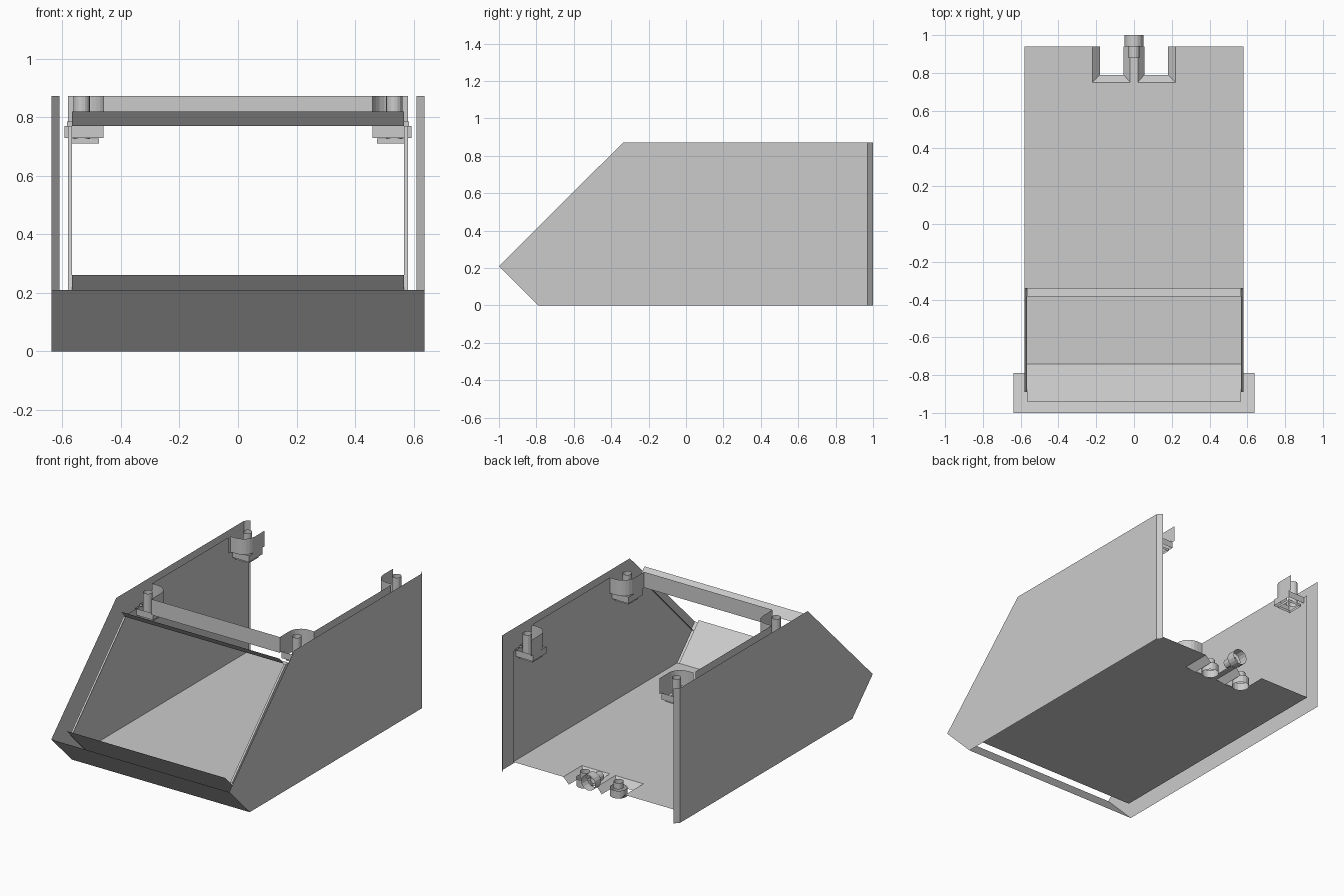
import bpy, math
from mathutils import Vector, Matrix

if "Cube" in bpy.data.objects:
    bpy.data.objects.remove(bpy.data.objects["Cube"])

FLOOR, TOP, SHELF = 0.057, 0.872, 0.77
OUT, INN, WIN = 0.637, 0.58, 0.567


def sheet(name, faces, mirror=False):
    """Thin sheet object from a list of faces given as point lists."""
    verts, idx = [], []
    for f in faces:
        idx.append(list(range(len(verts), len(verts) + len(f))))
        verts += [Vector(p) for p in f]
    if mirror:
        flip = Matrix.Scale(-1, 4, (1, 0, 0))
        n = len(verts)
        verts += [flip @ v for v in verts]
        idx += [[i + n for i in reversed(f)] for f in idx]
    me = bpy.data.meshes.new(name)
    me.from_pydata(verts, [], idx)
    ob = bpy.data.objects.new(name, me)
    bpy.context.collection.objects.link(ob)
    return ob


def band(path, z0, z1, closed=False):
    """Vertical ribbon faces standing on an (x, y) path."""
    pairs = list(zip(path, path[1:] + path[:1]))
    if not closed:
        pairs = pairs[:-1]
    return [[(*a, z0), (*b, z0), (*b, z1), (*a, z1)] for a, b in pairs]


def rect(x0, x1, y0, y1):
    return [(x0, y0), (x1, y0), (x1, y1), (x0, y1)]


def ring(x, y, r, n=16):
    return [(x + r * math.cos(2 * math.pi * i / n),
             y + r * math.sin(2 * math.pi * i / n)) for i in range(n)]


def strip(name, w, a, b):
    """Full-width strip between two (y, z) points."""
    return sheet(name, [[(-w, *a), (w, *a), (w, *b), (-w, *b)]])


# outer side panels with chamfered rear edge
side = [(-0.79, 0), (0.97, 0), (0.97, TOP), (-0.335, TOP), (-1, 0.21)]
sheet("outer_side", [[(OUT, *p) for p in side]]
      + band([(OUT, 0.97), (0.61, 1.0)], 0, TOP), True)

# outer front lip, inner ramp, upper window strip
strip("front_lip", OUT, (-0.79, 0), (-1, 0.21))
strip("front_ramp", WIN, (-0.74, FLOOR), (-0.94, 0.26))
strip("window_top", WIN, (-0.34, SHELF), (-0.385, 0.82))

# inner side walls, stepped down at the corner brackets
inner = [(-0.74, FLOOR), (0.94, FLOOR), (0.94, SHELF), (0.73, SHELF), (0.73, TOP),
         (-0.05, TOP), (-0.05, SHELF), (-0.34, SHELF), (-0.89, 0.21)]
sheet("inner_side", [[(INN, *p) for p in inner]], True)
sheet("window_side", [[(INN, -0.34, SHELF), (INN, -0.89, 0.21),
                       (WIN, -0.89, 0.21), (WIN, -0.34, SHELF)]], True)

# floor with two rear notches
half = [(0, -0.74), (INN, -0.74), (INN, 0.94), (0.22, 0.94),
        (0.22, 0.75), (0.02, 0.75), (0.02, 0.94), (0, 0.94)]
sheet("floor", [[(x, y, FLOOR) for x, y in half]], True)

# bent flaps around each notch
low = FLOOR - 0.04
rim = [(0.22, 0.94), (0.22, 0.75), (0.02, 0.75), (0.02, 0.94)]
lip = [(0.18, 0.94), (0.18, 0.79), (0.055, 0.79), (0.055, 0.94)]
sheet("notch_flap", [[(*rim[i], FLOOR), (*rim[i + 1], FLOOR),
                      (*lip[i + 1], low), (*lip[i], low)] for i in range(3)], True)

# rear fittings: two upright stepped tubes and one lying tube
sheet("upright_fitting", band(ring(0.12, 0.86, 0.052), 0.0, 0.05, True)
      + band(ring(0.12, 0.86, 0.03), 0.05, 0.09, True), True)
turn = Matrix.Translation((0, 0, 0.1)) @ Matrix.Rotation(-math.pi / 2, 4, 'X')
tube = (band(ring(0, 0, 0.05), 0.94, 1.0, True)
        + band(ring(0, 0, 0.03), 0.88, 0.94, True))
sheet("rear_tube", [[turn @ Vector(p) for p in f] for f in tube])

# crossbar behind the window
sheet("crossbar", band([(-0.46, -0.23), (0.46, -0.23)], SHELF, TOP))

# corner brackets: curved guard, bolt and two plates
for label, yb, s in (("front", -0.14, 1), ("rear", 0.84, -1)):
    arc = [(0.54 - 0.08 * math.cos(t), yb + s * (0.01 + 0.08 * math.sin(t)))
           for t in [i * math.pi / 12 for i in range(7)]]
    path = [(0.46, yb - s * 0.09)] + arc + [(INN, yb + s * 0.09)]
    sheet(label + "_guard", band(path, SHELF, TOP), True)
    sheet(label + "_bolt", band(ring(0.534, yb - s * 0.02, 0.028), 0.725, TOP, True), True)
    sheet(label + "_plate", band(rect(0.46, 0.592, yb - 0.07, yb + 0.07), 0.728, SHELF, True)
          + band(rect(0.475, 0.57, yb - 0.05, yb + 0.05), 0.71, 0.727, True)
          + band(rect(0.565, 0.585, yb - 0.03, yb + 0.03), SHELF, 0.785, True), True)

# smooth the round parts only
for ob in bpy.data.objects:
    ob.select_set(any(k in ob.name for k in ("bolt", "fitting", "tube", "guard")))
    if ob.select_get():
        bpy.context.view_layer.objects.active = ob
bpy.ops.object.shade_smooth_by_angle(angle=math.radians(35))
